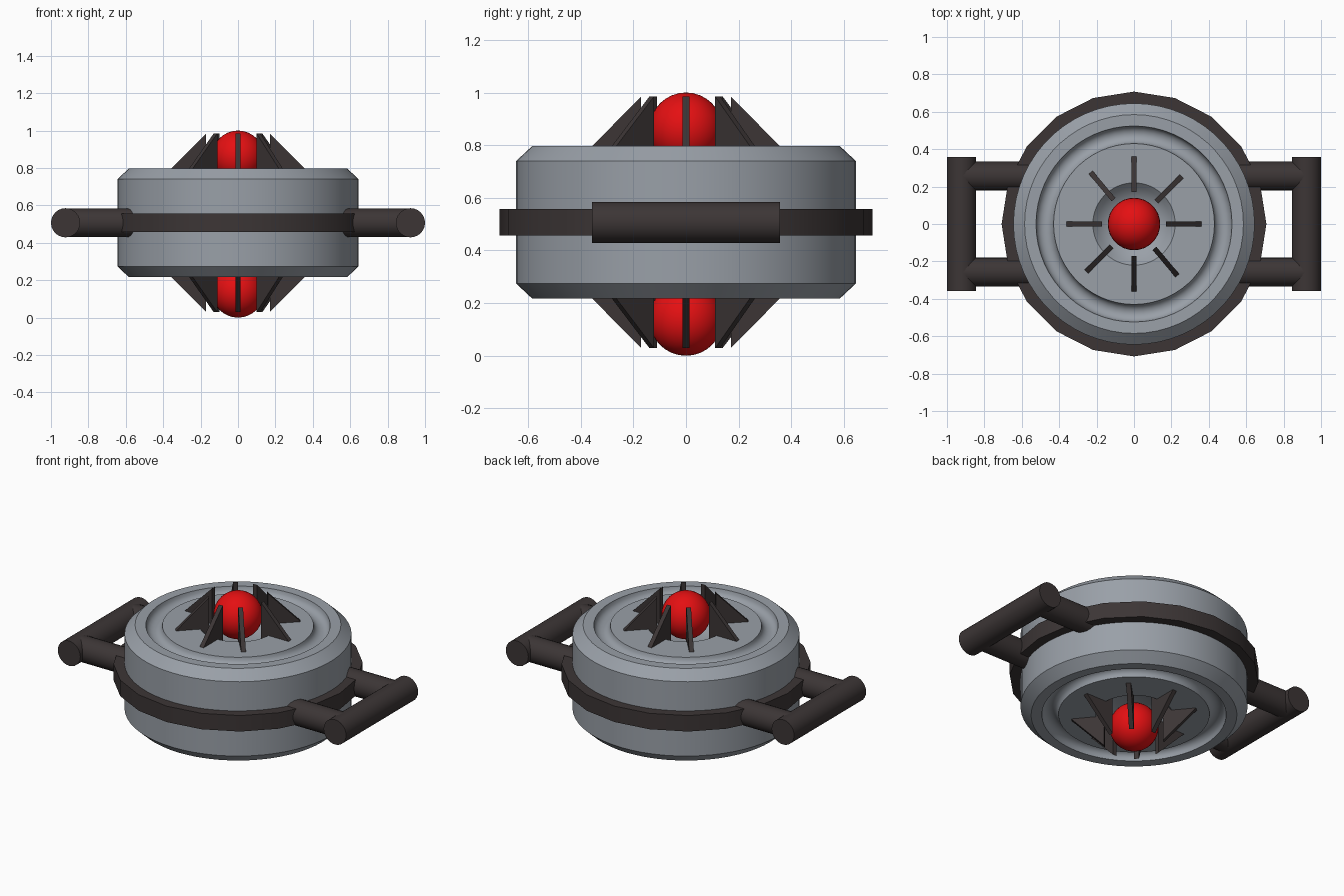
import bpy, bmesh, math
from mathutils import Matrix, Vector

if "Cube" in bpy.data.objects:
    bpy.data.objects.remove(bpy.data.objects["Cube"])

ZC = 0.507  # height of the mid plane


def material(name, rgb):
    m = bpy.data.materials.new(name)
    m.diffuse_color = (*rgb, 1)
    m.use_nodes = True
    m.node_tree.nodes["Principled BSDF"].inputs["Base Color"].default_value = m.diffuse_color
    return m


GREY = material("steel grey", (0.32, 0.35, 0.39))
DARK = material("dark brown", (0.045, 0.036, 0.036))
RED = material("red", (0.78, 0.005, 0.006))


def finish(bm, name, mat, smooth=True):
    bmesh.ops.recalc_face_normals(bm, faces=bm.faces)
    me = bpy.data.meshes.new(name)
    bm.to_mesh(me)
    bm.free()
    me.materials.append(mat)
    ob = bpy.data.objects.new(name, me)
    bpy.context.collection.objects.link(ob)
    if smooth:
        bpy.ops.object.select_all(action='DESELECT')
        ob.select_set(True)
        bpy.context.view_layer.objects.active = ob
        bpy.ops.object.shade_smooth_by_angle(angle=math.radians(30))
    return ob


def lathe(name, profile, mat, sides, closed=False):
    bm = bmesh.new()
    vs = [bm.verts.new((r, 0, z)) for r, z in profile]
    pairs = list(zip(vs, vs[1:])) + ([(vs[-1], vs[0])] if closed else [])
    es = [bm.edges.new(p) for p in pairs]
    bmesh.ops.spin(bm, geom=vs + es, cent=(0, 0, 0), axis=(0, 0, 1),
                   angle=2 * math.pi, steps=sides, use_merge=True)
    bmesh.ops.remove_doubles(bm, verts=bm.verts, dist=1e-4)
    return finish(bm, name, mat)


def rod(name, a, b, radius):
    a, b = Vector(a), Vector(b)
    d = b - a
    bm = bmesh.new()
    mtx = Matrix.Translation((a + b) / 2) @ d.to_track_quat('Z', 'Y').to_matrix().to_4x4()
    bmesh.ops.create_cone(bm, cap_ends=True, segments=24, radius1=radius,
                          radius2=radius, depth=d.length, matrix=mtx)
    return finish(bm, name, DARK)


# Drum body: central bowl, flat face, rounded groove, chamfered rim; mirrored below
half = [(0, 0.20), (0.10, 0.205), (0.16, 0.23), (0.195, 0.26), (0.22, 0.286), (0.43, 0.286)]
half += [(0.477 - 0.047 * math.cos(t), 0.286 - 0.045 * math.sin(t))
         for t in [math.pi * i / 8 for i in range(1, 8)]]
half += [(0.524, 0.288), (0.585, 0.289), (0.645, 0.233)]
body = [(r, ZC + h) for r, h in half] + [(r, ZC - h) for r, h in reversed(half)]
lathe("drum_body", body, GREY, 60)

# Twenty-sided belt round the drum
lathe("belt_ring", [(0.60, ZC - 0.05), (0.708, ZC - 0.05),
                    (0.708, ZC + 0.05), (0.60, ZC + 0.05)], DARK, 20, closed=True)

# Red balls and eight fins on each face
ANGLES = [0, 45, 90, 130, 180, 225, 270, 310]
for side, up, zball in (("top", 1, 0.86), ("bottom", -1, 0.14)):
    bm = bmesh.new()
    bmesh.ops.create_uvsphere(bm, u_segments=32, v_segments=16, radius=0.14,
                              matrix=Matrix.Translation((0, 0, zball)))
    finish(bm, side + "_ball", RED)
    for i, deg in enumerate(ANGLES):
        bm = bmesh.new()
        outline = [(0.17, 0.22), (0.36, 0.27), (0.36, 0.286), (0.17, 0.478)]
        f = bm.faces.new([bm.verts.new((r, -0.0135, ZC + up * h)) for r, h in outline])
        ext = bmesh.ops.extrude_face_region(bm, geom=[f])
        bmesh.ops.translate(bm, vec=(0, 0.027, 0),
                            verts=[v for v in ext["geom"] if isinstance(v, bmesh.types.BMVert)])
        bm.transform(Matrix.Rotation(math.radians(deg), 4, 'Z'))
        finish(bm, f"{side}_fin_{i + 1}", DARK, smooth=False)

# Side handles: one grip and two arms each
for side, s in (("right", 1), ("left", -1)):
    rod(side + "_grip", (s * 0.922, -0.357, ZC), (s * 0.922, 0.357, ZC), 0.078)
    for end, y in (("front", -0.257), ("back", 0.257)):
        rod(f"{side}_{end}_arm", (s * 0.56, y, ZC), (s * 0.922, y, ZC), 0.077)
